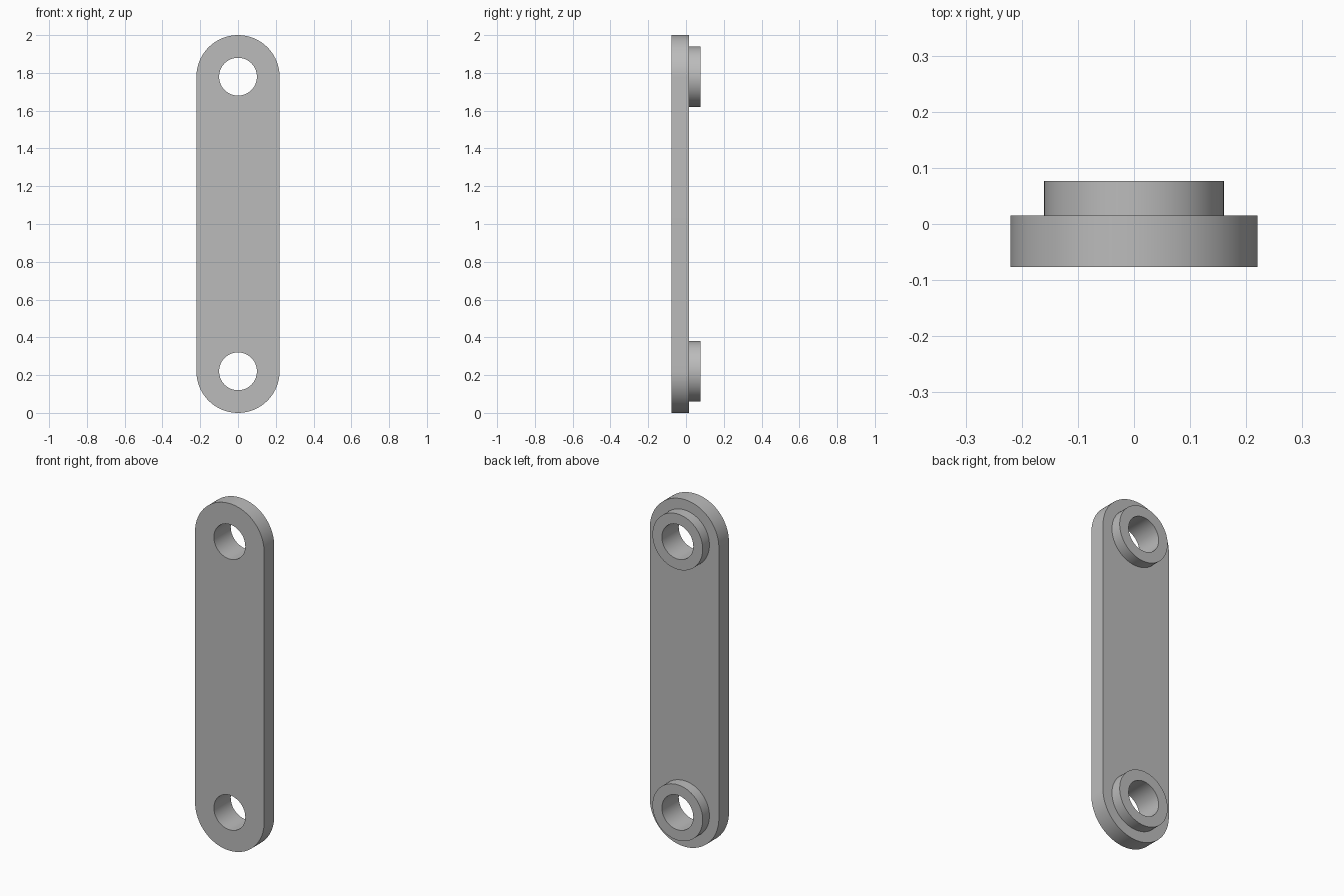
import bpy, bmesh
from math import sin, cos, pi

cube = bpy.data.objects.get("Cube")
if cube:
    bpy.data.objects.remove(cube)

# Main dimensions
PLATE_R, BOSS_R, BORE_R = 0.22, 0.16, 0.10
FRONT, SHOULDER, BACK = -0.0767, 0.0153, 0.0767
LOW_Z, HIGH_Z = PLATE_R, 2 - PLATE_R
SEG = 96

grey = bpy.data.materials.new("plain_grey")
grey.use_nodes = True
colour = (0.5, 0.5, 0.5, 1)
grey.diffuse_color = colour
grey.node_tree.nodes["Principled BSDF"].inputs["Base Color"].default_value = colour


def arc(radius, z, start, sweep, count):
    return [(radius * cos(start + sweep * i / count), z + radius * sin(start + sweep * i / count))
            for i in range(count)]


def circle(radius, z):
    return arc(radius, z, 0, 2 * pi, SEG)


def stadium():
    half = SEG // 2
    top = arc(PLATE_R, HIGH_Z, 0, pi, half) + [(-PLATE_R, HIGH_Z)]
    bottom = arc(PLATE_R, LOW_Z, pi, pi, half) + [(PLATE_R, LOW_Z)]
    return top + bottom


bm = bmesh.new()


def ring(points, y):
    verts = [bm.verts.new((x, y, z)) for x, z in points]
    edges = [bm.edges.new((a, b)) for a, b in zip(verts, verts[1:] + verts[:1])]
    return verts, edges


def wall(a, b):
    a, b = a[0], b[0]
    for i in range(len(a)):
        j = (i + 1) % len(a)
        bm.faces.new((a[i], a[j], b[j], b[i]))


def cap(*rings):
    edges = [e for r in rings for e in r[1]]
    bmesh.ops.triangle_fill(bm, use_beauty=True, edges=edges)


# Rounded plate edge
front_outline, back_outline = ring(stadium(), FRONT), ring(stadium(), SHOULDER)
wall(front_outline, back_outline)

# Raised bosses with through bores
bores, feet = [], []
for z in (LOW_Z, HIGH_Z):
    bore_front, bore_back = ring(circle(BORE_R, z), FRONT), ring(circle(BORE_R, z), BACK)
    foot, rim = ring(circle(BOSS_R, z), SHOULDER), ring(circle(BOSS_R, z), BACK)
    wall(bore_front, bore_back)
    wall(foot, rim)
    wall(rim, bore_back)
    bores.append(bore_front)
    feet.append(foot)

# Flat plate faces
cap(front_outline, *bores)
cap(back_outline, *feet)
bmesh.ops.recalc_face_normals(bm, faces=bm.faces[:])
bmesh.ops.dissolve_limit(bm, angle_limit=0.001, verts=[], edges=bm.edges[:])

mesh = bpy.data.meshes.new("link_plate")
bm.to_mesh(mesh)
bm.free()
mesh.materials.append(grey)
link = bpy.data.objects.new("link_plate", mesh)
bpy.context.collection.objects.link(link)

# Smooth the round walls, keep the rims sharp
bpy.context.view_layer.objects.active = link
link.select_set(True)
bpy.ops.object.shade_smooth_by_angle(angle=pi / 6)
